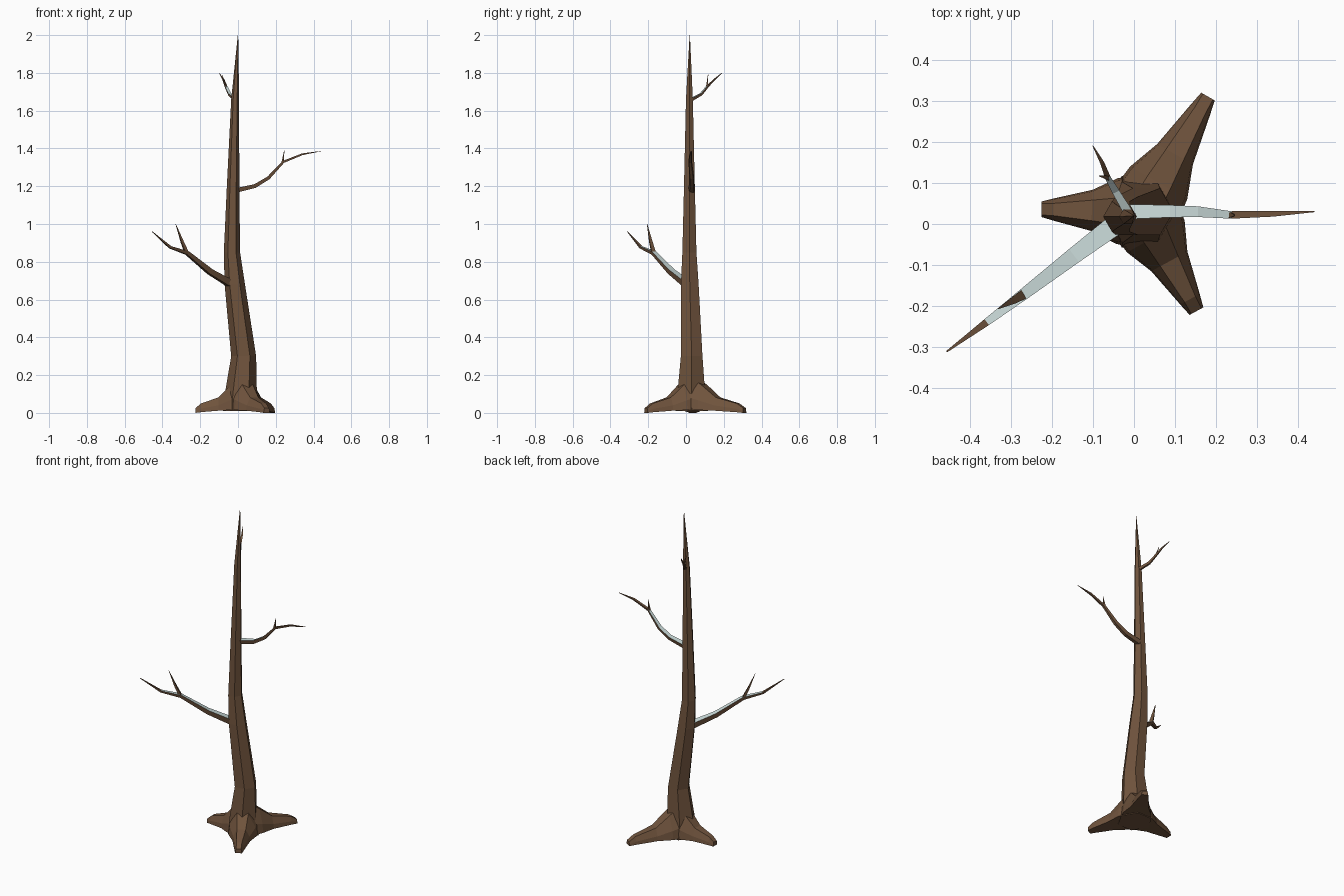
import bpy, bmesh, math
from mathutils import Vector

if "Cube" in bpy.data.objects:
    bpy.data.objects.remove(bpy.data.objects["Cube"])


def material(name, rgb):
    m = bpy.data.materials.new(name)
    m.diffuse_color = (*rgb, 1)
    m.use_nodes = True
    m.node_tree.nodes["Principled BSDF"].inputs["Base Color"].default_value = m.diffuse_color
    return m


BARK = material("brown bark", (0.16, 0.087, 0.046))
FROST = material("pale frost", (0.63, 0.75, 0.74))


def loft(name, rings, frost_reach=0):
    """Skin a list of equal-length rings, capping both ends."""
    bm = bmesh.new()
    loops = [[bm.verts.new(p) for p in r] for r in rings]
    n = len(loops[0])
    for a, b in zip(loops, loops[1:]):
        for i in range(n):
            j = (i + 1) % n
            bm.faces.new((a[i], a[j], b[j], b[i]))
    bm.faces.new(loops[0][::-1])
    bm.faces.new(loops[-1])
    bmesh.ops.recalc_face_normals(bm, faces=bm.faces)
    # frost lies on upward faces, up to a distance from the trunk
    for f in bm.faces:
        c = f.calc_center_median()
        if f.normal.z > 0.35 and math.hypot(c.x, c.y) < frost_reach:
            f.material_index = 1
    me = bpy.data.meshes.new(name)
    bm.to_mesh(me)
    bm.free()
    me.materials.append(BARK)
    me.materials.append(FROST)
    ob = bpy.data.objects.new(name, me)
    bpy.context.collection.objects.link(ob)
    return ob


# Trunk: bent, tapering hexagonal column (x, y, z, radius)
trunk = [(.02, .03, .01, .1), (.015, .028, .1, .085), (.03, .03, .3, .066),
         (-.017, .02, .68, .054), (-.032, .018, .85, .043),
         (-.026, .018, 1.2, .033), (-.015, .018, 1.66, .021), (0, .02, 2, .001)]
loft("trunk", [[(x + r * math.cos(k * math.pi / 3),
                 y + r * math.sin(k * math.pi / 3), z) for k in range(6)]
               for x, y, z, r in trunk])

# Roots: (fraction of length, half width at foot, half width on top, bottom, top)
ROOT = [(0, .09, .035, .015, .2), (.25, .08, .032, .015, .145),
        (.5, .05, .025, .012, .082), (.88, .027, .015, .004, .05),
        (1, .019, .014, 0, .025)]
centre = Vector((.02, .03, 0))
for name, end in (("left_root", (-.225, .036)), ("back_root", (.18, .31)),
                  ("front_root", (.152, -.212))):
    d = Vector((*end, 0)) - centre
    side = Vector((-d.y, d.x, 0)).normalized()
    rings = []
    for f, foot, top, z0, z1 in ROOT:
        c = centre + d * f
        zm = z0 + (z1 - z0) * .4
        rings.append([c + side * w + Vector((0, 0, z)) for w, z in
                      ((-foot, z0), (foot, z0), (foot * .92, zm),
                       (top, z1), (-top, z1), (-foot * .92, zm))])
    loft(name, rings)


def branch(name, path, radii, frost_reach=0):
    """Flat-topped tapering limb along a path."""
    pts = [Vector(p) for p in path]
    flat = pts[-1] - pts[0]
    side = Vector((-flat.y, flat.x, 0)).normalized()
    rings = []
    for i, (p, r) in enumerate(zip(pts, radii)):
        t = (pts[min(i + 1, len(pts) - 1)] - pts[max(i - 1, 0)]).normalized()
        up = t.cross(side).normalized()
        if up.z < 0:
            up = -up
        rings.append([p + side * a * r + up * b * r for a, b in
                      ((-1, .55), (1, .55), (.65, -.8), (-.65, -.8))])
    return loft(name, rings, frost_reach)


# Branches and their forked twigs
branch("left_branch", [(-.03, .01, .68), (-.15, -.08, .75), (-.27, -.172, .848),
                       (-.36, -.24, .878), (-.455, -.31, .96)],
       [.026, .02, .014, .009, .002], .42)
branch("left_twig", [(-.27, -.172, .845), (-.295, -.187, .905), (-.33, -.206, 1.0)],
       [.012, .009, .001])
branch("right_branch", [(-.01, .03, 1.18), (.09, .031, 1.203), (.16, .03, 1.245),
                        (.24, .022, 1.33), (.34, .025, 1.37), (.44, .03, 1.386)],
       [.018, .015, .013, .009, .007, .001], .25)
branch("right_twig", [(.235, .022, 1.325), (.245, .021, 1.39)], [.008, .001])
branch("top_branch", [(-.015, .03, 1.66), (-.045, .08, 1.688), (-.065, .115, 1.73),
                      (-.078, .15, 1.765), (-.1, .19, 1.8)],
       [.011, .009, .007, .005, .001], .13)
branch("top_twig", [(-.063, .112, 1.725), (-.085, .117, 1.79)], [.006, .001])
